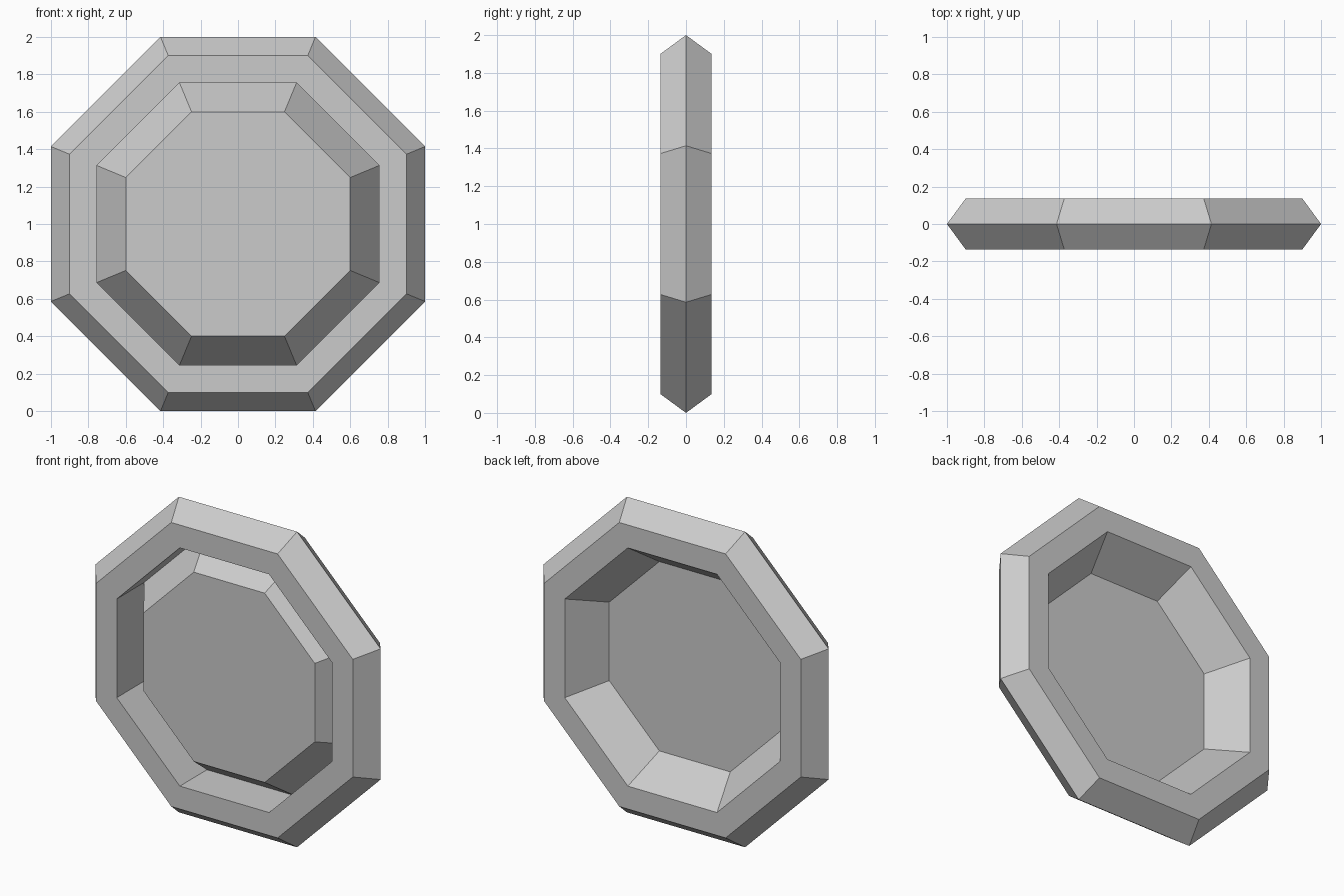
import bpy, bmesh, math

if "Cube" in bpy.data.objects:
    bpy.data.objects.remove(bpy.data.objects["Cube"])

SIDES = 8


def octagon_loop(bm, apothem, y):
    # one flat-topped octagon facing the front, centred at z = 1
    r = apothem / math.cos(math.pi / SIDES)
    angles = [(i + 0.5) * 2 * math.pi / SIDES for i in range(SIDES)]
    return [bm.verts.new((r * math.cos(a), y, 1 + r * math.sin(a))) for a in angles]


def lofted(name, profile, closed=False, cap=False):
    # sweep an (apothem, y) profile around the octagon
    bm = bmesh.new()
    loops = [octagon_loop(bm, a, y) for a, y in profile]
    pairs = list(zip(loops, loops[1:]))
    if closed:
        pairs.append((loops[-1], loops[0]))
    for p, q in pairs:
        for i in range(SIDES):
            j = (i + 1) % SIDES
            bm.faces.new((p[i], p[j], q[j], q[i]))
    if cap:
        bm.faces.new(loops[-1])
    bmesh.ops.recalc_face_normals(bm, faces=bm.faces)
    mesh = bpy.data.meshes.new(name)
    bm.to_mesh(mesh)
    bm.free()
    obj = bpy.data.objects.new(name, mesh)
    bpy.context.collection.objects.link(obj)
    return obj


HALF = 0.136   # half depth of the frame
INNER = 0.755  # apothem of the frame opening

# outer frame: ridged rim, flat front and back, straight inner wall
lofted("frame", [(1.0, 0), (0.9, -HALF), (INNER, -HALF),
                 (INNER, HALF), (0.9, HALF)], closed=True)

# thin dish: hangs from the back edge, bulging towards the front
lofted("dish", [(INNER, HALF), (0.6, -0.088)], cap=True)
